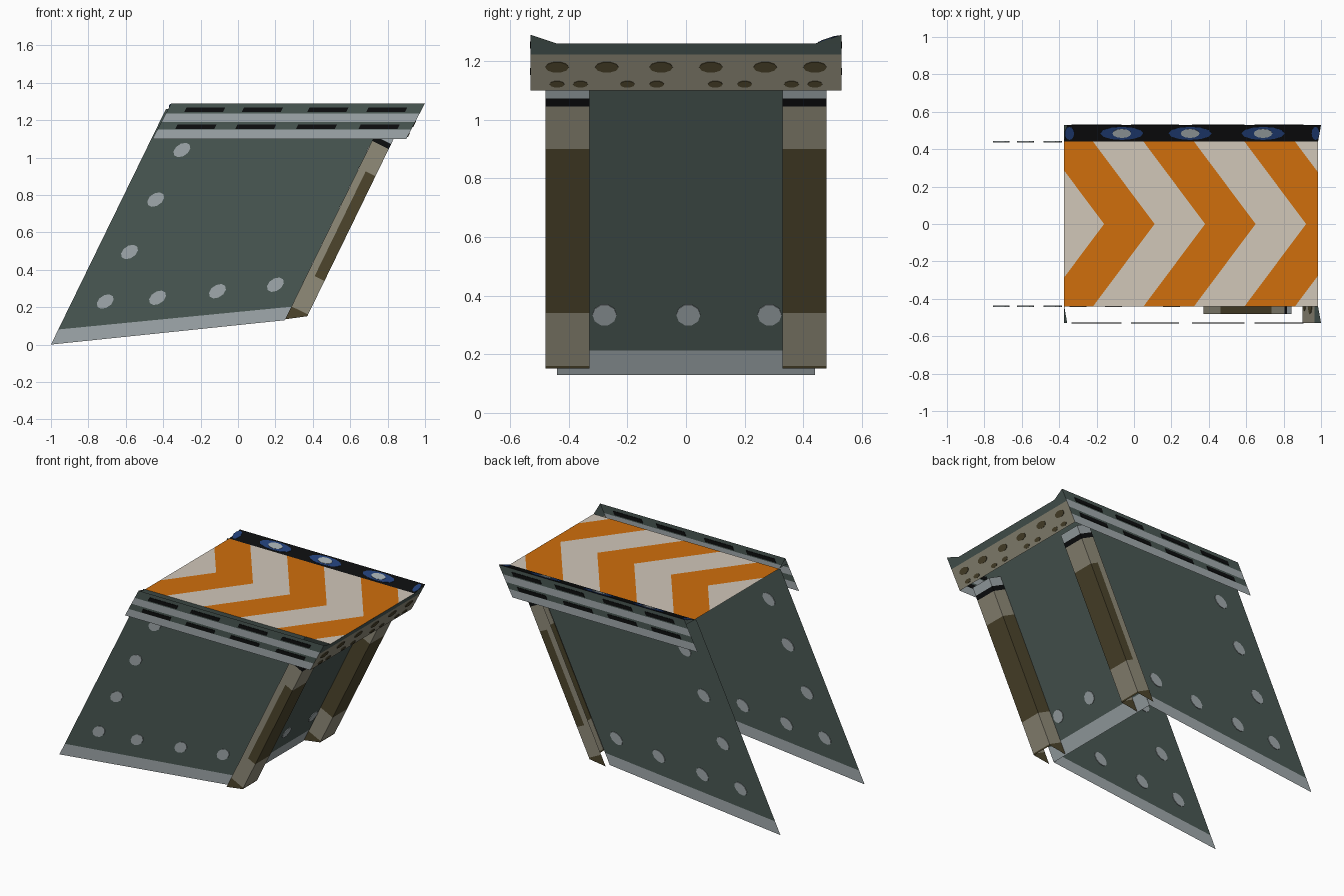
import bpy, bmesh, math
from mathutils import Vector as V

if "Cube" in bpy.data.objects:
    bpy.data.objects.remove(bpy.data.objects["Cube"])


def material(name, rgb):
    lin = [((c / 255 + 0.055) / 1.055) ** 2.4 if c > 10 else c / 255 / 12.92 for c in rgb]
    m = bpy.data.materials.new(name)
    m.diffuse_color = (*lin, 1)
    m.use_nodes = True
    m.node_tree.nodes["Principled BSDF"].inputs["Base Color"].default_value = m.diffuse_color
    return m


MATS = [material(n, c) for n, c in [
    ("dark green grey", (74, 88, 84)), ("light grey", (160, 169, 172)),
    ("tan grey", (144, 139, 121)), ("dark brown", (77, 69, 44)),
    ("black", (12, 13, 14)), ("blue", (33, 62, 118)),
    ("orange", (208, 111, 12)), ("cream", (209, 199, 185))]]
GREEN, LIGHT, TAN, BROWN, BLACK, BLUE, ORANGE, CREAM = range(8)


def finish(name, bm):
    me = bpy.data.meshes.new(name)
    bm.to_mesh(me)
    bm.free()
    for m in MATS:
        me.materials.append(m)
    ob = bpy.data.objects.new(name, me)
    bpy.context.collection.objects.link(ob)
    return ob


def sheet(name, us, vs, point, colour):
    """Grid of flat faces; colour(i, j) picks the material of each cell."""
    bm = bmesh.new()
    g = [[bm.verts.new(point(u, v)) for v in vs] for u in us]
    for i in range(len(us) - 1):
        for j in range(len(vs) - 1):
            f = bm.faces.new((g[i][j], g[i + 1][j], g[i + 1][j + 1], g[i][j + 1]))
            f.material_index = colour(i, j)
    return finish(name, bm)


def plates(name, items, n=10, a0=0.0):
    """Thin painted plates: (centre, half axis u, half axis v, half thickness, colour)."""
    bm = bmesh.new()
    for c, u, v, t, col in items:
        c, u, v = V(c), V(u), V(v)
        nrm = u.cross(v).normalized() * t
        rings = []
        for s in (-1, 1):
            rings.append([bm.verts.new(c + u * math.cos(a0 + math.tau * k / n)
                                       + v * math.sin(a0 + math.tau * k / n) + nrm * s)
                          for k in range(n)])
        faces = [bm.faces.new(rings[0][::-1]), bm.faces.new(rings[1])]
        for k in range(n):
            q = (k + 1) % n
            faces.append(bm.faces.new((rings[0][k], rings[0][q], rings[1][q], rings[1][k])))
        for f in faces:
            f.material_index = col
    return finish(name, bm)


SLOPE = 0.487      # lean of panels and posts
RSLOPE = 0.526     # lean of the top frame ends
DECK = 1.26


def wall_x(z):
    return 0.25 + SLOPE * (z - 0.13)


for s, side in ((-1, "front"), (1, "back")):
    # leaning side panel with pale bottom edge and pale spots
    def panel(u, v):
        a = V((-1 + 1.25 * u, 0.44 * s, 0.13 * u))
        b = V((-0.385 + 1.185 * u, 0.44 * s, DECK))
        return a.lerp(b, v)
    sheet(side + "_side_panel", (0, 1), (0, 0.064, 1), panel,
          lambda i, j: LIGHT if j == 0 else GREEN)
    spots = [(-0.71, 0.23), (-0.43, 0.25), (-0.11, 0.285), (0.20, 0.32),
             (-0.58, 0.495), (-0.44, 0.775), (-0.30, 1.04)]
    plates(side + "_panel_spots", [((x, 0.44 * s, z), (0.045, 0, 0.008), (0.008, 0, 0.038),
                                    0.004, LIGHT) for x, z in spots])

    # channel post with painted bands
    path = [(0, 0.48), (0.045, 0.48), (0.11, 0.48), (0.11, 0.33), (0, 0.33)]

    def post(p, z):
        dx, y = p
        z = 0.135 + 0.15 * dx if z == 0 else z + 0.4 * (0.11 - dx)
        return (wall_x(z) + dx, y * s, z)
    bands = [BROWN, TAN, BROWN, TAN, BLACK, LIGHT]
    sheet(side + "_post", path, (0, 0.16, 0.34, 0.90, 1.045, 1.072, 1.12), post,
          lambda i, j: TAN if i == 0 and 0 < j < 4 else bands[j])

    # outer rail with two pale bands and black slots
    sheet(side + "_rail", (-0.457, 0.9), (1.10, 1.15, 1.19, 1.235, 1.29),
          lambda x, z: (x + RSLOPE * (z - 1.1), 0.53 * s, z),
          lambda i, j: (LIGHT, GREEN, LIGHT, GREEN)[j])
    slots = [(x, 1.255) for x in (-0.178, 0.13, 0.48, 0.795)]
    slots += [(x, 1.165) for x in (-0.225, 0.095, 0.42, 0.755)]
    r = math.sqrt(2)
    plates(side + "_rail_slots", [((x, 0.53 * s, z), (0.104 * r, 0, 0),
                                   (0.006 * r, 0, 0.012 * r), 0.003, BLACK)
                                  for x, z in slots], 4, math.pi / 4)

    # small raised corners at both rail ends
    for x, end in ((-0.373, "left"), (0.984, "right")):
        bm = bmesh.new()
        f = bm.faces.new([bm.verts.new(p) for p in (
            (x, 0.44 * s, DECK), (x, 0.53 * s, DECK), (x + 0.016, 0.53 * s, 1.29))])
        f.material_index = GREEN
        finish(side + "_" + end + "_rail_corner", bm)

# end wall between the side panels
sheet("end_wall", (-0.44, 0.44), (0.13, 0.213, DECK), lambda y, z: (wall_x(z), y, z),
      lambda i, j: LIGHT if j == 0 else GREEN)
plates("end_wall_spots", [((wall_x(0.335), y, 0.335), (0, 0.041, 0),
                           (0.036 * SLOPE, 0, 0.036), 0.004, LIGHT)
                          for y in (-0.278, 0.008, 0.285)])


# end beam with two rows of brown spots
def beam(y, z):
    return (0.9 + RSLOPE * (z - 1.1), y, z)


sheet("end_beam", (-0.53, 0.53), (1.10, 1.222, DECK), beam,
      lambda i, j: TAN if j == 0 else GREEN)
rows = [(y * s, 1.18, 0.04, 0.018) for y in (0.085, 0.27, 0.44) for s in (-1, 1)]
rows += [(y * s, 1.122, 0.025, 0.011) for y in (0.1, 0.2, 0.36, 0.44) for s in (-1, 1)]
plates("end_beam_spots", [(beam(y, z), (0, w, 0), (RSLOPE * h, 0, h), 0.003, BROWN)
                          for y, z, w, h in rows])

# deck cut into chevron stripes pointing to the right
STEP, LEAN, START = 0.27, 0.747, -0.16
bm = bmesh.new()
for s in (-1, 1):
    half = bmesh.new()
    half.faces.new([half.verts.new((x, y * s, DECK)) for x, y in
                    ((-0.373, 0), (0.984, 0), (0.984, 0.44), (-0.373, 0.44))])
    for k in range(6):
        bmesh.ops.bisect_plane(half, geom=half.verts[:] + half.edges[:] + half.faces[:],
                               plane_co=(START + k * STEP, 0, DECK),
                               plane_no=(1, LEAN * s, 0))
    for f in half.faces:
        c = f.calc_center_median()
        k = math.floor((c.x + LEAN * abs(c.y) - START) / STEP)
        f.material_index = ORANGE if k % 2 == 0 else CREAM
        if f.normal.z < 0:
            f.normal_flip()
    tmp = bpy.data.meshes.new("half")
    half.to_mesh(tmp)
    half.free()
    bm.from_mesh(tmp)
    bpy.data.meshes.remove(tmp)
finish("striped_deck", bm)

# sloped inner strip of the back rail with blue and pale lamps
sheet("back_rail_inner_strip", (-0.373, 0.984), (0, 1),
      lambda x, v: (x + 0.016 * v, 0.44 + 0.09 * v, DECK + 0.03 * v), lambda i, j: BLACK)
lamps = []
for x, w in ((-0.345, 0.025), (-0.065, 0.115), (0.30, 0.115), (0.69, 0.115), (0.97, 0.02)):
    c = (x, 0.485, DECK + 0.015)
    lamps.append((c, (w, 0, 0), (0, 0.035, 0.0117), 0.002, BLUE))
    if w > 0.1:
        lamps.append((c, (0.05, 0, 0), (0, 0.024, 0.008), 0.004, LIGHT))
plates("back_rail_lamps", lamps, 12)
